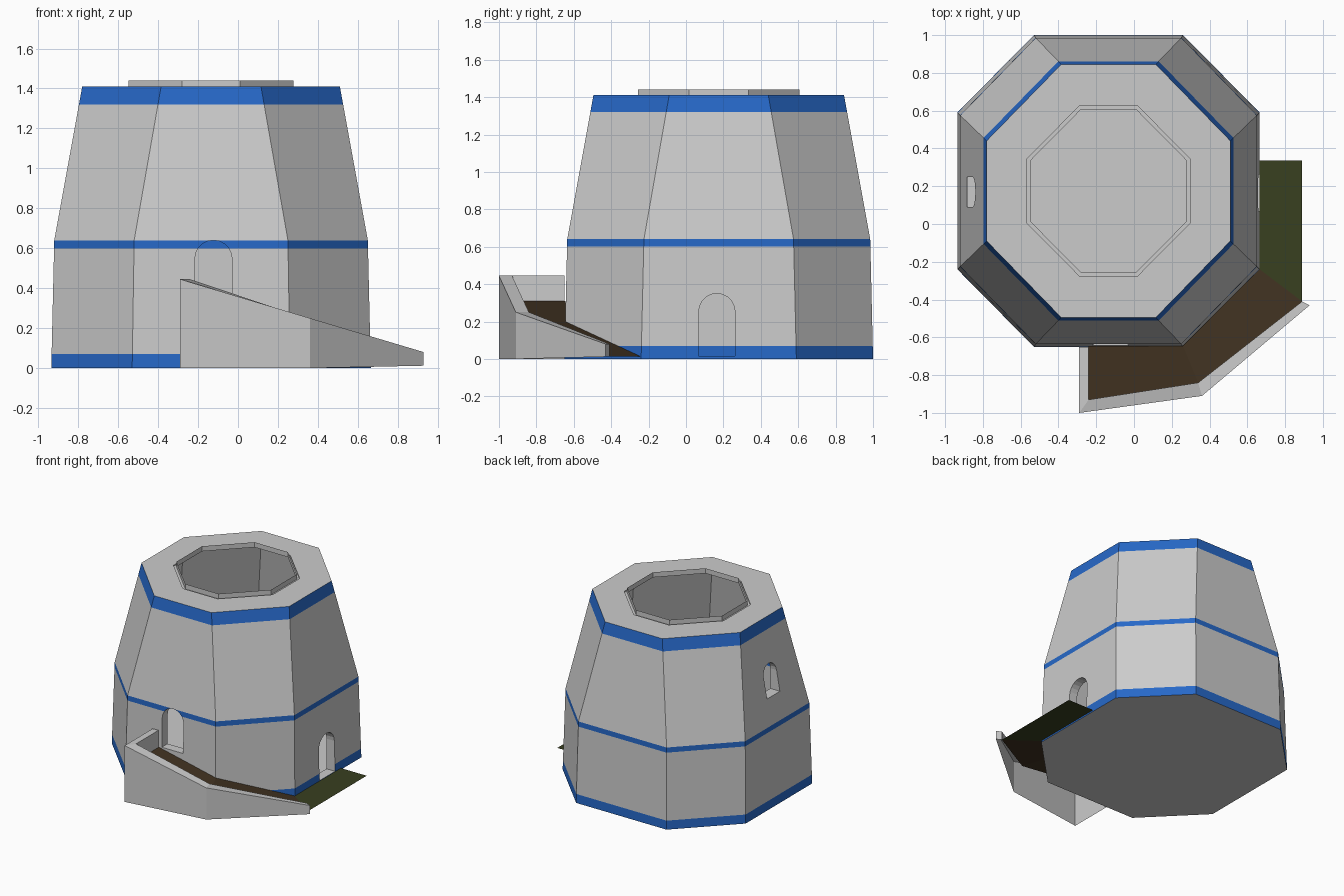
import bpy, bmesh, math

if "Cube" in bpy.data.objects:
    bpy.data.objects.remove(bpy.data.objects["Cube"])

CX, CY = -0.135, 0.175


def material(name, rgb):
    m = bpy.data.materials.new(name)
    m.diffuse_color = (*rgb, 1)
    m.use_nodes = True
    m.node_tree.nodes["Principled BSDF"].inputs["Base Color"].default_value = m.diffuse_color
    return m


blue = material("blue_trim", (0.02, 0.14, 0.58))
brown = material("ramp_earth", (0.055, 0.034, 0.016))
green = material("ground_moss", (0.04, 0.05, 0.014))


def make_object(name, bm, mats=()):
    bmesh.ops.recalc_face_normals(bm, faces=bm.faces)
    me = bpy.data.meshes.new(name)
    bm.to_mesh(me)
    bm.free()
    for m in mats:
        me.materials.append(m)
    ob = bpy.data.objects.new(name, me)
    bpy.context.collection.objects.link(ob)
    return ob


def octagon(hx, ex, hy, ey, z):
    # half width / half edge length on each axis
    pts = [(ex, -hy), (hx, -ey), (hx, ey), (ex, hy),
           (-ex, hy), (-hx, ey), (-hx, -ey), (-ex, -hy)]
    return [(CX + x, CY + y, z) for x, y in pts]


def loft(bm, rings, closed=True, mats=None):
    vs = [[bm.verts.new(p) for p in r] for r in rings]
    n = len(rings[0])
    for i, (a, b) in enumerate(zip(vs, vs[1:])):
        for j in range(n if closed else n - 1):
            k = (j + 1) % n
            f = bm.faces.new((a[j], a[k], b[k], b[j]))
            f.material_index = mats[i] if mats else 0
    return vs


# Tower profile: size at the foot, waist and top
FOOT, WAIST, TOP = (0.80, 0.395, 0.825, 0.415), (0.785, 0.385, 0.81, 0.40), (0.645, 0.25, 0.67, 0.265)


def section(z):
    a, b, t = (FOOT, WAIST, z / 0.64) if z <= 0.64 else (WAIST, TOP, (z - 0.64) / 0.77)
    return octagon(*[p + (q - p) * t for p, q in zip(a, b)], z)


bm = bmesh.new()
v = loft(bm, [section(z) for z in (0, 0.07, 0.60, 0.64, 1.32, 1.41)], mats=(1, 0, 1, 0, 1))
bm.faces.new(v[0])
bm.faces.new(v[-1])
tower = make_object("tower_wall", bm, (None, blue))


# Arched openings: (wall axis, centre along wall, half width, bottom, top, outside, inner depth)
def arch_cutter(axis, c, hw, z0, z1, outer, inner):
    rise = hw
    prof = [(c - hw, z0), (c + hw, z0)]
    prof += [(c + hw * math.cos(math.pi * i / 10), z1 - rise + rise * math.sin(math.pi * i / 10))
             for i in range(11)]
    rings = [[(d, s, z) if axis == 0 else (s, d, z) for s, z in prof] for d in (outer, inner)]
    b = bmesh.new()
    vs = loft(b, rings)
    for r in vs:
        b.faces.new(r)
    ob = make_object("opening_cutter", b)
    ob.hide_render = True
    return ob


openings = [(1, -0.123, 0.093, 0.315, 0.64, -0.9, -0.57),
            (0, 0.165, 0.097, 0.015, 0.35, 0.9, 0.59),
            (0, 0.17, 0.08, 0.84, 1.08, -1.2, -0.80)]
cutters = [arch_cutter(*o) for o in openings]
for c in cutters:
    mod = tower.modifiers.new("opening", 'BOOLEAN')
    mod.operation, mod.object, mod.solver = 'DIFFERENCE', c, 'EXACT'
bpy.context.view_layer.update()
cut = bpy.data.meshes.new_from_object(tower.evaluated_get(bpy.context.evaluated_depsgraph_get()))
tower.modifiers.clear()
tower.data = cut
for c in cutters:
    bpy.data.objects.remove(c)

# Open the recesses into the hollow tower, and open the top
bm = bmesh.new()
bm.from_mesh(cut)
gone = [f for f in bm.faces if all(p.co.z > 1.405 for p in f.verts)
        or any(all(abs(p.co[o[0]] - o[6]) < 1e-4 for p in f.verts) for o in openings)]
bmesh.ops.delete(bm, geom=gone, context='FACES')
bm.to_mesh(cut)
bm.free()

# Roof ring with a groove and raised rim round the opening
RIM, LIP = (0.434, 0.152, 0.452, 0.168), (0.414, 0.145, 0.432, 0.16)
bm = bmesh.new()
loft(bm, [octagon(*TOP, 1.41), octagon(*RIM, 1.41), octagon(*RIM, 1.40),
          octagon(*LIP, 1.40), octagon(*LIP, 1.44)])
make_object("roof_ring", bm)

# Ramp parapet: outer xy, inner xy, foot, top, ramp height
stations = [(-0.29, -0.65, -0.24, -0.65, 0, 0.445, 0.31),
            (-0.29, -1.0, -0.24, -0.93, 0, 0.445, 0.31),
            (0.36, -0.91, 0.34, -0.84, 0, 0.25, 0.19),
            (0.93, -0.43, 0.89, -0.41, 0.012, 0.08, 0.012)]
bm = bmesh.new()
v = loft(bm, [[(ox, oy, f), (ox, oy, t), (ix, iy, t), (ix, iy, r)]
              for ox, oy, ix, iy, f, t, r in stations], closed=False)
bm.faces.new(v[-1])
make_object("ramp_parapet", bm)

# Ramp surface between parapet and tower
bm = bmesh.new()
loft(bm, [[(-0.24, -0.93, 0.31), (-0.24, -0.645, 0.31)],
          [(0.34, -0.84, 0.19), (0.26, -0.645, 0.20)],
          [(0.89, -0.41, 0.012), (0.665, -0.24, 0.012)]], closed=False)
make_object("ramp_surface", bm, (brown,))

# Ground strip in front of the side door
bm = bmesh.new()
loft(bm, [[(0.89, -0.41, 0.012), (0.66, -0.24, 0.012)],
          [(0.89, 0.335, 0.012), (0.66, 0.335, 0.012)]], closed=False)
make_object("ground_strip", bm, (green,))
for ob in (o for o in bpy.data.objects if o.name in ("ramp_surface", "ground_strip")):
    if ob.data.polygons[0].normal.z < 0:
        ob.data.flip_normals()
